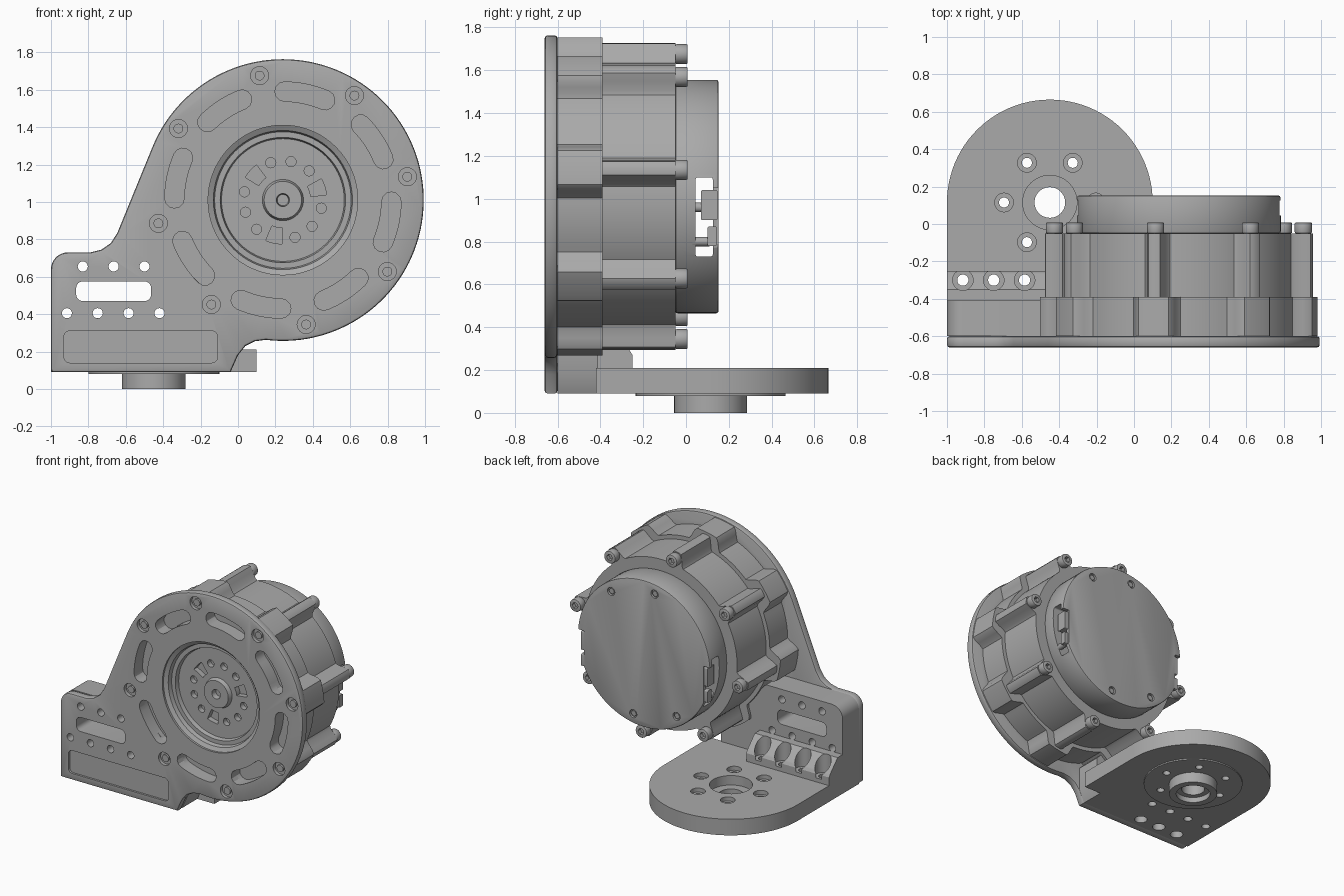
import bpy, bmesh, math

if "Cube" in bpy.data.objects:
    bpy.data.objects.remove(bpy.data.objects["Cube"])

grey = bpy.data.materials.new("machined_grey")
grey.use_nodes = True
COLOUR = (0.4, 0.4, 0.4, 1)
grey.diffuse_color = COLOUR
grey.node_tree.nodes["Principled BSDF"].inputs["Base Color"].default_value = COLOUR

CX, CZ = 0.24, 1.01            # motor axis
FX, FY = -0.45, 0.115          # foot axis
BOLTS = [10.6 + 45 * i for i in range(8)]


# ---- 2D outlines ----
def arc(c, r, a0, a1, n):
    return [(c[0] + r * math.cos(math.radians(a0 + (a1 - a0) * i / n)),
             c[1] + r * math.sin(math.radians(a0 + (a1 - a0) * i / n))) for i in range(n + 1)]


def circle(c, r, n=32):
    return arc(c, r, 0, 360, n)[:-1]


def polar(r, a, c=(CX, CZ)):
    return arc(c, r, a, a, 1)[0]


def rounded(x0, x1, z0, z1, r):
    return (arc((x1 - r, z1 - r), r, 0, 90, 6) + arc((x0 + r, z1 - r), r, 90, 180, 6)
            + arc((x0 + r, z0 + r), r, 180, 270, 6) + arc((x1 - r, z0 + r), r, 270, 360, 6))


def kidney(r, half_w, a, half_a, n=6):
    """Curved slot with round ends, centred on the motor axis."""
    c = (CX, CZ)
    return (arc(c, r + half_w, a - half_a, a + half_a, 8)
            + arc(polar(r, a + half_a), half_w, a + half_a, a + half_a + 180, n)[1:-1]
            + arc(c, r - half_w, a + half_a, a - half_a, 8)
            + arc(polar(r, a - half_a), half_w, a - half_a + 180, a - half_a + 360, n)[1:-1])


def lobed(low, high, d0, d1, n=288):
    """Round outline that swells at every bolt."""
    pts = []
    for i in range(n):
        a = BOLTS[0] + 360 * i / n
        d = abs((a - BOLTS[0] + 22.5) % 45 - 22.5)
        t = min(max((d1 - d) / (d1 - d0), 0), 1)
        pts.append(polar(low + (high - low) * t * t * (3 - 2 * t), a))
    return pts


# ---- solids ----
def finish(name, bm):
    bmesh.ops.recalc_face_normals(bm, faces=bm.faces)
    me = bpy.data.meshes.new(name)
    bm.to_mesh(me)
    bm.free()
    me.materials.append(grey)
    ob = bpy.data.objects.new(name, me)
    bpy.context.collection.objects.link(ob)
    return ob


def prism(name, *solids):
    """Each solid is (outline, axis, start, end)."""
    bm = bmesh.new()
    for pts, axis, a, b in solids:
        place = {"x": lambda u, v, w: (w, u, v), "y": lambda u, v, w: (u, w, v),
                 "z": lambda u, v, w: (u, v, w)}[axis]
        lo = [bm.verts.new(place(u, v, a)) for u, v in pts]
        hi = [bm.verts.new(place(u, v, b)) for u, v in pts]
        bm.faces.new(lo)
        bm.faces.new(hi[::-1])
        for i in range(len(pts)):
            j = (i + 1) % len(pts)
            bm.faces.new((lo[i], hi[i], hi[j], lo[j]))
    return finish(name, bm)


def apply(ob, mod):
    bpy.context.view_layer.objects.active = ob
    bpy.ops.object.modifier_apply(modifier=mod.name)


def cut(ob, *solids):
    tool = prism("cutter", *solids)
    tool.hide_render = True
    mod = ob.modifiers.new("cut", "BOOLEAN")
    mod.operation, mod.solver, mod.object = "DIFFERENCE", "EXACT", tool
    apply(ob, mod)
    bpy.data.objects.remove(tool)


def bevel(ob, width, segments=2):
    mod = ob.modifiers.new("bevel", "BEVEL")
    mod.width, mod.segments, mod.limit_method, mod.angle_limit = width, segments, "ANGLE", 1.2
    apply(ob, mod)


def lathe(name, profile):
    bm = bmesh.new()
    vs = [bm.verts.new((CX + r, y, CZ)) for r, y in profile]
    es = [bm.edges.new(p) for p in zip(vs, vs[1:])]
    bmesh.ops.spin(bm, geom=vs + es, cent=(CX, 0, CZ), axis=(0, 1, 0),
                   angle=math.tau, steps=72, use_merge=True)
    bmesh.ops.remove_doubles(bm, verts=bm.verts, dist=0.0005)
    return finish(name, bm)


# ---- front plate, bracket and bell ----
left_edge = [(-1, 0.09)] + arc((-0.91, 0.64), 0.09, 180, 90, 8)
outline = (left_edge + [(-0.79, 0.73), (-0.73, 0.745), (-0.68, 0.78), (-0.645, 0.835)]
           + arc((CX, CZ), 0.753, 158, -97, 90)
           + [(0.09, 0.255), (0.04, 0.23), (0, 0.18), (-0.04, 0.09)])
plate = prism("front_plate", (outline, "y", -0.66, -0.6))
bevel(plate, 0.014)
bracket = prism("bracket", (left_edge + [(-0.37, 0.73), (0, 0.36), (0, 0.18), (-0.04, 0.09)],
                            "y", -0.6, -0.41))
bell = prism("bell_housing", (lobed(0.655, 0.745, 6, 11.5), "y", -0.6, -0.39))

slots = [(kidney(0.58, 0.052, a + 22.5, 11), "y", -0.7, -0.56) for a in BOLTS]
bore = (circle((CX, CZ), 0.4, 72), "y", -0.7, -0.5)
for part in (plate, bell):
    cut(part, bore, *slots)
cut(plate, *[(circle(polar(0.677, a), 0.048), "y", -0.7, -0.635) for a in BOLTS])

# bracket holes and long slot go right through
ROW4 = [-0.915 + 0.165 * i for i in range(4)]
ROW3 = [-0.83 + 0.165 * i for i in range(3)]
through = [(circle((x, 0.405), 0.027, 20), "y", -0.7, -0.3) for x in ROW4]
through += [(circle((x, 0.655), 0.027, 20), "y", -0.7, -0.3) for x in ROW3]
through.append((rounded(-0.865, -0.465, 0.47, 0.575, 0.035), "y", -0.7, -0.3))
for part in (plate, bracket):
    cut(part, *through)
cut(plate, (rounded(-0.93, -0.11, 0.14, 0.31, 0.03), "y", -0.7, -0.645))
cut(bracket, *[(circle((x, -0.52), 0.045), "z", 0, 0.16) for x in ROW3])

# ---- output hub ----
hub = lathe("output_hub", [(0, -0.48), (0.4, -0.48), (0.4, -0.645), (0.372, -0.63), (0.365, -0.6),
                           (0.335, -0.6), (0.328, -0.57), (0.11, -0.57), (0.1, -0.6),
                           (0.035, -0.6), (0.03, -0.56), (0, -0.56)])
holes = [(circle(polar(0.21, s + d), 0.027, 20), "y", -0.6, -0.53)
         for s in (78, 198, 318) for d in (-30, 0, 30)]
windows = [(arc((CX, CZ), 0.235, a - 11, a + 11, 6) + arc((CX, CZ), 0.15, a + 11, a - 11, 6),
            "y", -0.6, -0.53) for a in (18, 138, 258)]
cut(hub, *holes, *windows)

# ---- motor body and bolts ----
body = prism("motor_body", (lobed(0.625, 0.726, 2, 6), "y", -0.39, -0.05))
small_parts = []
for i, a in enumerate(BOLTS):
    p = polar(0.677, a)
    bolt = prism(f"bolt_{i + 1}", (circle(p, 0.046), "y", -0.05, 0.008))
    bevel(bolt, 0.006)
    cut(bolt, (circle(p, 0.024, 6), "y", -0.02, 0.05))
    tip = prism(f"bolt_tip_{i + 1}", (circle(p, 0.026, 20), "y", -0.65, -0.63))
    small_parts += [bolt, tip]

# ---- rear cap with side openings ----
cap = prism("rear_cap", (circle((CX, CZ), 0.545, 96), "y", -0.05, 0.152))
bevel(cap, 0.01)
cut(cap, (rounded(0.045, 0.125, 0.73, 1.1, 0.01), "x", -0.6, 1.1))
cut(cap, *[(rounded(0.1, 0.3, 0.76, 1.05, 0.01), "x", x - 0.05, x + 0.05)
           for x in (CX - 0.54, CX + 0.54)])
cap_screws = [polar(0.475, BOLTS[i]) for i in (1, 2, 5, 6)]
cut(cap, *[(circle(p, 0.03, 20), "y", 0.135, 0.3) for p in cap_screws])
for i, p in enumerate(cap_screws):
    small_parts.append(prism(f"cap_screw_{i + 1}", (circle(p, 0.022, 6), "y", 0.125, 0.146)))
for side, x in (("right", CX - 0.48), ("left", CX + 0.48)):
    small_parts.append(prism(
        f"{side}_connector",
        (rounded(0.07, 0.147, 0.9, 1.04, 0.008), "x", x - 0.04, x + 0.04),
        (rounded(0.1, 0.145, 0.78, 0.87, 0.008), "x", x - 0.04, x + 0.04),
        (circle((x, 0.96), 0.022, 16), "y", 0.03, 0.1),
        (circle((x, 0.8), 0.022, 16), "y", 0.03, 0.11)))

# ---- base plate, screw ledge and foot ----
base = prism("base_plate", ([(-1, -0.42), (0.1, -0.42)] + arc((FX, FY), 0.55, 0, 180, 48),
                            "z", 0.09, 0.21))
ledge = prism("screw_ledge", ([(-0.42, 0.2), (-0.25, 0.2), (-0.25, 0.27), (-0.262, 0.29),
                               (-0.35, 0.38), (-0.42, 0.38)], "x", -1, -0.32))
flange = prism("foot_flange", (circle((FX, FY), 0.35, 64), "z", 0.08, 0.09))
boss = prism("foot_boss", (circle((FX, FY), 0.17, 48), "z", 0, 0.09))

ring = [polar(0.245, 60 * i, (FX, FY)) for i in range(6)]
small = [(circle(p, 0.027, 20), "z", 0, 0.3) for p in ring]
centre = (circle((FX, FY), 0.082, 40), "z", -0.1, 0.3)
ledge_holes = [(circle((x, -0.3), 0.03, 20), "z", 0, 0.5) for x in ROW4]
cut(base, (circle((FX, FY), 0.145, 48), "z", 0.14, 0.3),
    *[(circle(p, 0.05), "z", 0.18, 0.3) for p in ring])
cut(base, centre, *small, *ledge_holes)
cut(ledge, *[(circle((x, -0.3), 0.055), "z", 0.24, 0.5) for x in ROW4])
cut(ledge, *ledge_holes)
cut(flange, centre, *small)
cut(boss, (circle((FX, FY), 0.12, 48), "z", -0.1, 0.04))
cut(boss, centre)

# ---- smooth shading with sharp edges ----
bpy.ops.object.select_all(action="DESELECT")
for ob in [plate, bracket, bell, hub, body, cap, base, ledge, flange, boss] + small_parts:
    ob.select_set(True)
bpy.context.view_layer.objects.active = plate
bpy.ops.object.shade_smooth_by_angle(angle=math.radians(30))
